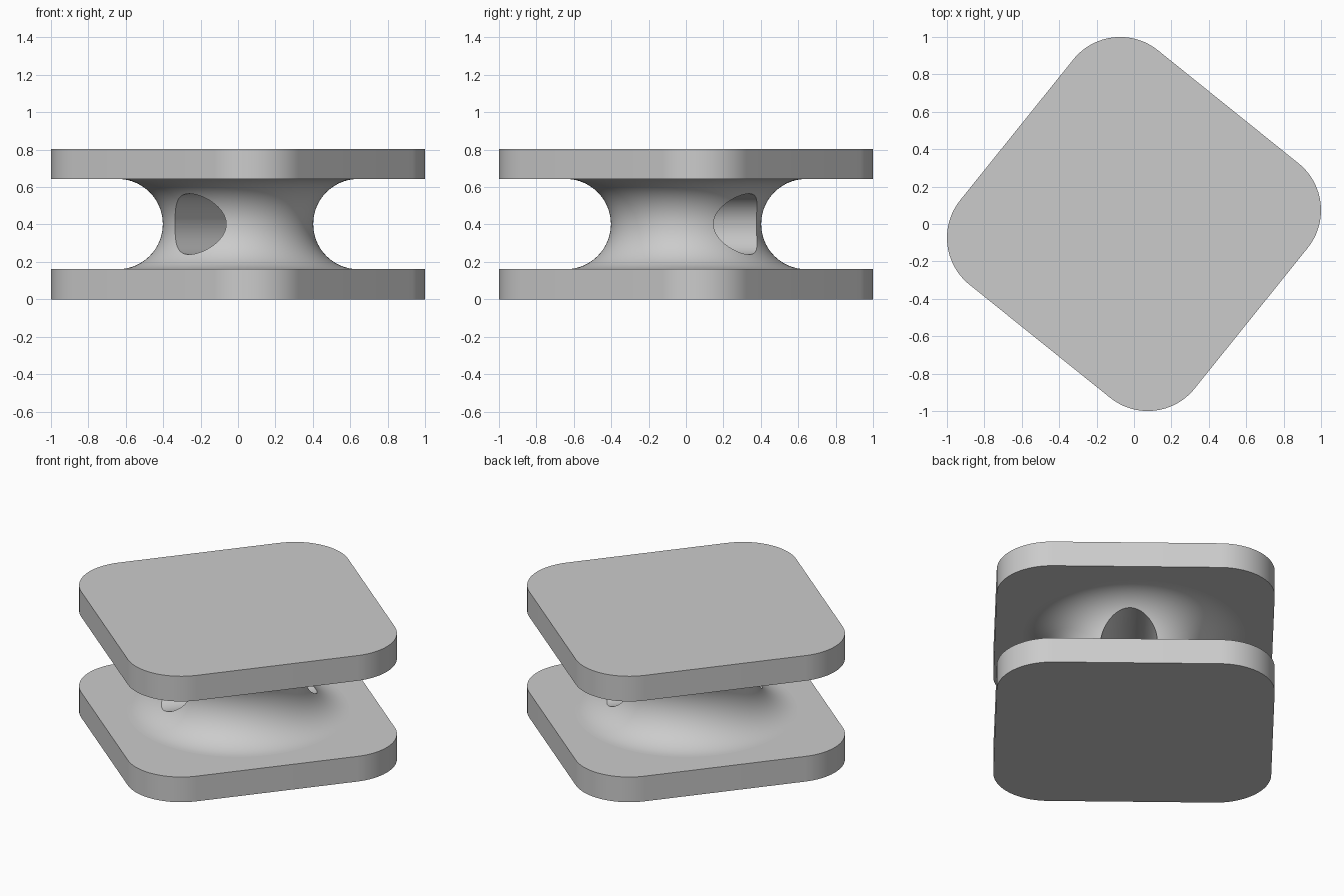
import bpy, bmesh, math
from mathutils import Matrix, Vector

cube = bpy.data.objects.get("Cube")
if cube:
    bpy.data.objects.remove(cube, do_unlink=True)

U = 0.1608                      # plate thickness, the base unit
TURN = math.radians(-38.8)      # turn of the whole piece about z
MID = 2.5 * U                   # height of the neck's waist

grey = bpy.data.materials.new("plain grey")
grey.use_nodes = True
colour = (0.6, 0.6, 0.6, 1)
grey.diffuse_color = colour
grey.node_tree.nodes["Principled BSDF"].inputs["Base Color"].default_value = colour


def make_object(name, bm):
    bmesh.ops.recalc_face_normals(bm, faces=bm.faces)
    mesh = bpy.data.meshes.new(name)
    bm.to_mesh(mesh)
    bm.free()
    mesh.materials.append(grey)
    obj = bpy.data.objects.new(name, mesh)
    bpy.context.collection.objects.link(obj)
    return obj


def activate(obj):
    bpy.ops.object.select_all(action="DESELECT")
    obj.select_set(True)
    bpy.context.view_layer.objects.active = obj


def smooth(obj):
    activate(obj)
    bpy.ops.object.shade_smooth_by_angle(angle=math.radians(30))


def rounded_plate(name, z, half=5 * U, radius=2 * U, steps=24):
    bm = bmesh.new()
    ring = []
    for corner in range(4):
        middle = math.pi / 4 + corner * math.pi / 2
        centre = Vector((math.cos(middle), math.sin(middle), 0)) * (half - radius) * math.sqrt(2)
        for i in range(steps + 1):
            a = corner * math.pi / 2 + i / steps * math.pi / 2
            offset = Vector((math.cos(a), math.sin(a), 0)) * radius
            ring.append(bm.verts.new(centre + offset + Vector((0, 0, z))))
    face = bm.faces.new(ring)
    top = bmesh.ops.extrude_face_region(bm, geom=[face])["geom"]
    bmesh.ops.translate(bm, vec=(0, 0, U), verts=[v for v in top if isinstance(v, bmesh.types.BMVert)])
    bmesh.ops.rotate(bm, verts=bm.verts, matrix=Matrix.Rotation(TURN, 3, "Z"))
    smooth(make_object(name, bm))


# Two rounded square plates
rounded_plate("bottom_plate", 0)
rounded_plate("top_plate", 4 * U)

# Waisted neck, swept from a half-circle profile and set slightly into the plates
arc_steps, around, inset = 40, 128, 0.03
profile = [(4 * U, U - inset)]
for i in range(arc_steps + 1):
    a = -math.pi / 2 + math.pi * i / arc_steps
    profile.append((4 * U - 1.5 * U * math.cos(a), MID + 1.5 * U * math.sin(a)))
profile.append((4 * U, 4 * U + inset))

bm = bmesh.new()
rings = []
for r, z in profile:
    angles = [2 * math.pi * k / around for k in range(around)]
    rings.append([bm.verts.new((r * math.cos(a), r * math.sin(a), z)) for a in angles])
for low, high in zip(rings, rings[1:]):
    for k in range(around):
        n = (k + 1) % around
        bm.faces.new((low[k], low[n], high[n], high[k]))
bm.faces.new(rings[0])
bm.faces.new(rings[-1])
neck = make_object("neck", bm)

# Round bore through the neck, a little off its centre
bm = bmesh.new()
bmesh.ops.create_cone(bm, cap_ends=True, segments=96, radius1=U * 1.01, radius2=U * 1.01, depth=2)
bmesh.ops.rotate(bm, verts=bm.verts, matrix=Matrix.Rotation(math.pi / 2, 3, "X"))
bmesh.ops.translate(bm, verts=bm.verts, vec=(0.037, 0, MID))
bmesh.ops.rotate(bm, verts=bm.verts, matrix=Matrix.Rotation(TURN, 3, "Z"))
bore = make_object("bore_cutter", bm)
bore.hide_render = True

cut = neck.modifiers.new("bore", "BOOLEAN")
cut.operation = "DIFFERENCE"
cut.solver = "EXACT"
cut.object = bore
activate(neck)
bpy.ops.object.modifier_apply(modifier=cut.name)
bpy.data.objects.remove(bore, do_unlink=True)
smooth(neck)
